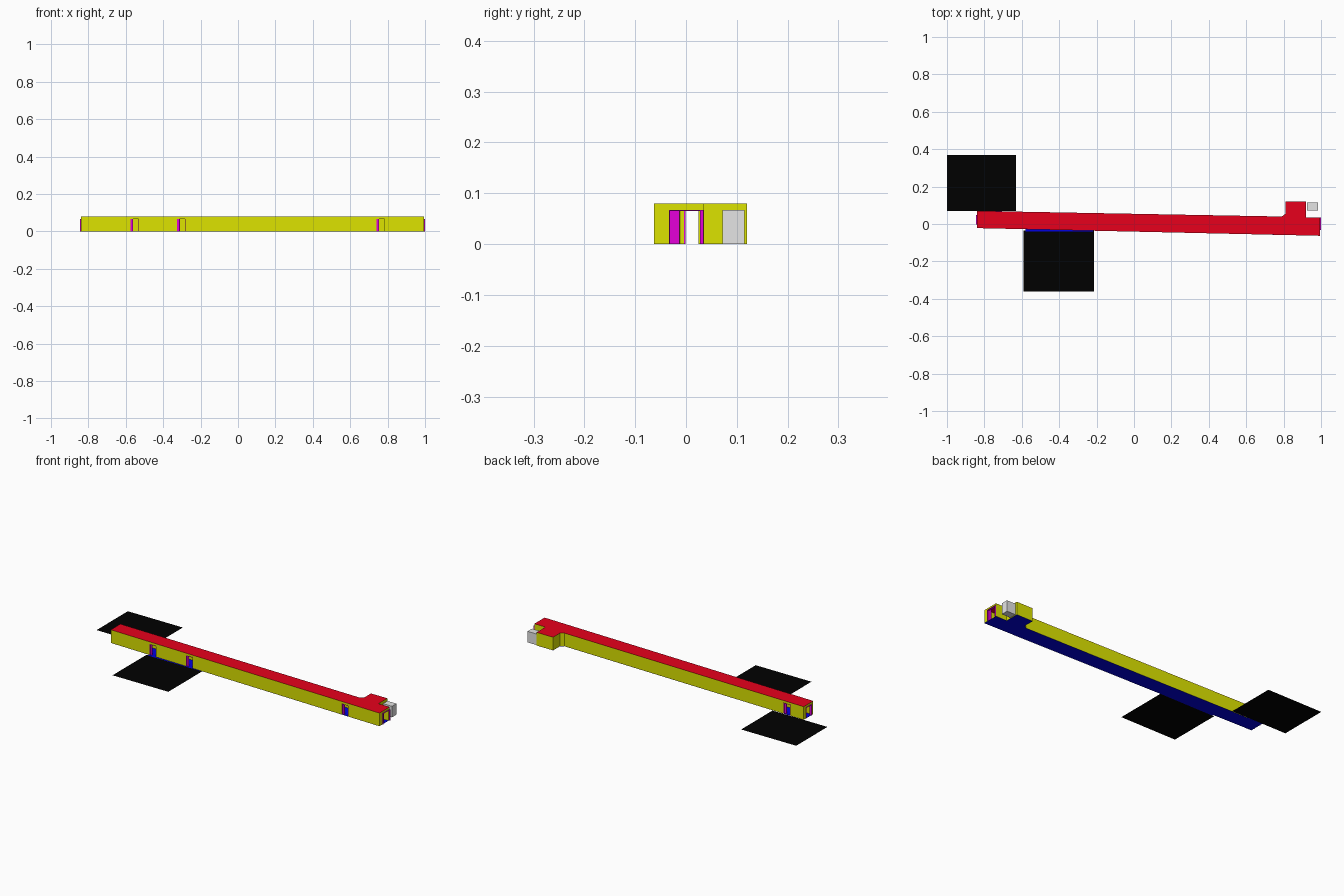
import bpy, bmesh
from mathutils import Vector

cube = bpy.data.objects.get("Cube")
if cube:
    bpy.data.objects.remove(cube, do_unlink=True)


def material(name, r, g, b):
    m = bpy.data.materials.new(name)
    m.use_nodes = True
    m.diffuse_color = (r, g, b, 1)
    m.node_tree.nodes["Principled BSDF"].inputs["Base Color"].default_value = (r, g, b, 1)
    return m


YELLOW = material("yellow wall", 0.72, 0.77, 0)
MAGENTA = material("magenta door", 0.78, 0, 0.7)
RED = material("red roof", 0.82, 0, 0.012)
BLUE = material("blue floor", 0, 0, 0.75)
BLACK = material("black pad", 0, 0, 0)
GREY = material("light grey", 0.78, 0.78, 0.78)

HEIGHT, DOOR_TOP, THICK, SHEET = 0.08, 0.067, 0.01, 0.0006
AJAR = 0.3  # share of each doorway covered by its door


def finish(name, bm, mats):
    mesh = bpy.data.meshes.new(name)
    bm.to_mesh(mesh)
    bm.free()
    for m in mats:
        mesh.materials.append(m)
    ob = bpy.data.objects.new(name, mesh)
    bpy.context.collection.objects.link(ob)


def prism(bm, points, z0, z1):
    """Extrude a flat anticlockwise outline upwards; returns its faces."""
    low = [bm.verts.new((x, y, z0)) for x, y in points]
    high = [bm.verts.new((x, y, z1)) for x, y in points]
    n = len(points)
    sides = [bm.faces.new((low[i], low[(i + 1) % n], high[(i + 1) % n], high[i]))
             for i in range(n)]
    return [bm.faces.new(low[::-1]), bm.faces.new(high)] + sides


def slab(name, points, z0, z1, mat):
    bm = bmesh.new()
    prism(bm, points, z0, z1)
    finish(name, bm, [mat])


def sheet(name, points, z, mat):
    bm = bmesh.new()
    bm.faces.new([bm.verts.new((x, y, z)) for x, y in points])
    finish(name, bm, [mat])


def rect(x0, x1, y0, y1):
    return [(x0, y0), (x1, y0), (x1, y1), (x0, y1)]


def wall(name, p, q, doors, reach, post):
    """Wall from p to q with its inside on the left; doors are (start, end)."""
    p, q = Vector(p), Vector(q)
    along = (q - p).normalized()
    inward = Vector((-along.y, along.x))
    length = (q - p).length

    def block(bm, u0, u1, v0, v1, z0, z1):
        outline = [p + along * u + inward * v for u, v in rect(u0, u1, v0, v1)]
        return prism(bm, outline, z0, z1)

    bm, trim = bmesh.new(), bmesh.new()
    start = 0
    for a, b in doors + [(length, length)]:
        # faces run: bottom, top, outside, far end, inside, near end
        faces = block(bm, start, a, 0, THICK, SHEET, HEIGHT - SHEET)
        faces[3].material_index = int(a < length)
        faces[5].material_index = int(start > 0)
        if b > a:
            faces = block(bm, a, b, 0, THICK, DOOR_TOP, HEIGHT - SHEET)
            faces[0].material_index = 1
            # door posts, head and the partly open door
            block(trim, a, a + 0.002, -reach, THICK, SHEET, DOOR_TOP)
            block(trim, b - post, b, -reach, THICK, SHEET, DOOR_TOP)
            block(trim, a, b, -reach, THICK, DOOR_TOP - 0.002, DOOR_TOP)
            block(trim, a, a + AJAR * (b - a), THICK * 0.6, THICK, SHEET, DOOR_TOP)
        start = b
    finish(name, bm, [YELLOW, MAGENTA])
    if doors:
        finish(name + "_doors", trim, [MAGENTA])
    else:
        trim.free()


# Corridor outline, anticlockwise from the front left corner, with the rear annex
corners = [(-0.84, -0.022), (0.995, -0.063), (0.995, 0.035), (0.92, 0.035), (0.92, 0.12),
           (0.81, 0.12), (0.81, 0.055), (0.79, 0.04), (-0.84, 0.07)]
slab("floor", corners, 0, SHEET, BLUE)
slab("roof", corners, HEIGHT - SHEET, HEIGHT, RED)

# Walls: name, doorways, frame projection, far post width
front_doors = [(x + 0.84, x + 0.885) for x in (-0.575, -0.325, 0.74)]
walls = [("front_wall", front_doors, 0.001, 0.002),
         ("right_end_wall", [(0.03, 0.0975)], 0.005, 0.007),
         ("right_rear_wall", [], 0, 0),
         ("annex_right_wall", [], 0, 0),
         ("annex_rear_wall", [], 0, 0),
         ("annex_left_wall", [], 0, 0),
         ("annex_corner_wall", [], 0, 0),
         ("rear_wall", [(1.495, 1.54)], 0.001, 0.002),
         ("left_end_wall", [(0.021, 0.074)], 0.004, 0.003)]
for i, (name, doors, reach, post) in enumerate(walls):
    wall(name, corners[i], corners[(i + 1) % len(corners)], doors, reach, post)

# Ground pads beside the doors, and the sill along the front one
sheet("rear_pad", rect(-1, -0.63, 0.07, 0.37), 0, BLACK)
sheet("front_pad", rect(-0.59, -0.215, -0.362, -0.036), 0, BLACK)
sheet("front_sill", rect(-0.58, -0.22, -0.04, -0.026), SHEET * 0.5, BLUE)

# Small box behind the right end
slab("grey_box", rect(0.925, 0.985, 0.072, 0.115), 0, DOOR_TOP, GREY)
